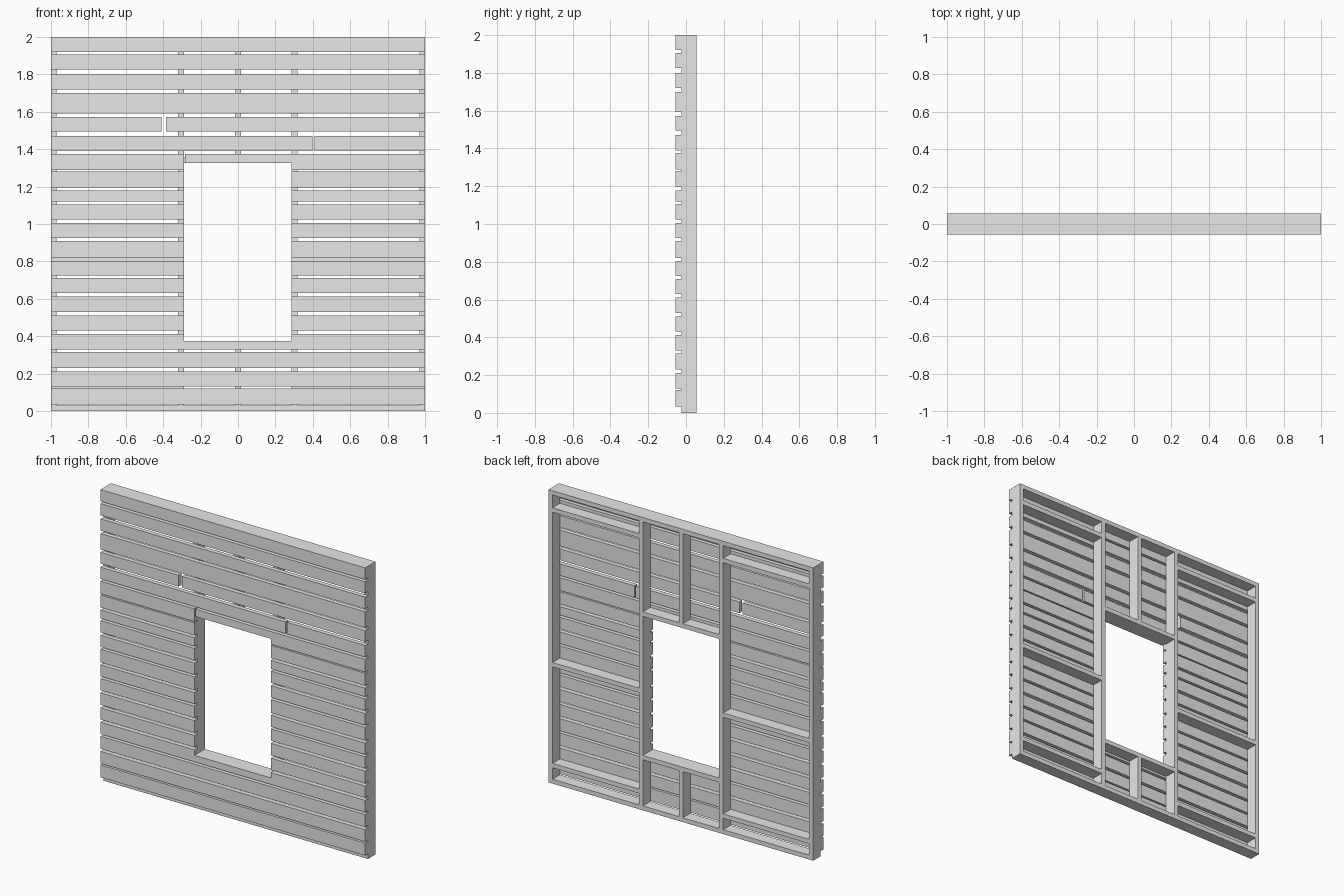
import bpy

cube = bpy.data.objects.get("Cube")
if cube:
    bpy.data.objects.remove(cube, do_unlink=True)

grey = bpy.data.materials.new("plain grey")
grey.use_nodes = True
grey.diffuse_color = (0.8, 0.8, 0.8, 1)
grey.node_tree.nodes["Principled BSDF"].inputs["Base Color"].default_value = (0.8, 0.8, 0.8, 1)

FRONT, MID, BACK = -0.056, -0.025, 0.056
WIN_L, WIN_R, WIN_B, WIN_T = -0.29, 0.287, 0.375, 1.325
T = 0.03  # timber thickness


def prism(name, outline, y0, y1):
    """Extrude an x-z outline (anticlockwise from the front) from y0 to y1."""
    n = len(outline)
    verts = [(x, y, z) for y in (y0, y1) for x, z in outline]
    faces = [list(range(n)), list(range(2 * n - 1, n - 1, -1))]
    faces += [[i, i + n, (i + 1) % n + n, (i + 1) % n] for i in range(n)]
    mesh = bpy.data.meshes.new(name)
    mesh.from_pydata(verts, [], faces)
    mesh.materials.append(grey)
    obj = bpy.data.objects.new(name, mesh)
    bpy.context.collection.objects.link(obj)
    return obj


def rect(x0, x1, z0, z1):
    return [(x0, z0), (x1, z0), (x1, z1), (x0, z1)]


def timber(name, x0, x1, z0, z1):
    prism(name, rect(x0, x1, z0, z1), MID, BACK)


def plank(name, x0, x1, z0, z1):
    prism(name, rect(x0, x1, z0, z1), FRONT, MID)


# Frame: plates and full-height studs
timber("bottom_plate", -1, 1, 0, T)
timber("top_plate", -1, 1, 2 - T, 2)
studs = {"right_end_stud": -1, "right_window_stud": WIN_L - T,
         "left_window_stud": WIN_R, "left_end_stud": 1 - T}
for name, x in studs.items():
    timber(name, x, x + T, T, 2 - T)

# Window header, sill and short centre studs
timber("window_header", WIN_L, WIN_R, WIN_T, WIN_T + T)
timber("window_sill", WIN_L, WIN_R, WIN_B - T, WIN_B)
timber("upper_centre_stud", -T / 2, T / 2, WIN_T + T, 2 - T)
timber("lower_centre_stud", -T / 2, T / 2, T, WIN_B - T)

# Blocking between the studs of both side bays
for level, z in (("lower", 0.108), ("middle", 0.797), ("upper", 1.853)):
    timber("right_" + level + "_blocking", T - 1, WIN_L - T, z, z + T)
    timber("left_" + level + "_blocking", WIN_R + T, 1 - T, z, z + T)

# Full-width planks below and above the window
full = [(0.035, 0.12), (0.13, 0.212), (0.23, 0.315),
        (1.592, 1.70), (1.72, 1.80), (1.825, 1.905), (1.92, 2.0)]
for i, (z0, z1) in enumerate(full):
    plank("full_plank_%d" % (i + 1), -1, 1, z0, z1)

# Planks interrupted by the window
split = [(0.43, 0.51), (0.53, 0.612), (0.63, 0.71), (0.725, 0.803),
         (0.82, 0.91), (0.925, 1.005), (1.025, 1.105), (1.12, 1.178), (1.195, 1.28)]
for i, (z0, z1) in enumerate(split):
    plank("right_plank_%d" % (i + 1), -1, WIN_L, z0, z1)
    plank("left_plank_%d" % (i + 1), WIN_R, 1, z0, z1)

# Jointed planks with a small gap
plank("right_jointed_plank_upper", -1, -0.41, 1.495, 1.572)
plank("left_jointed_plank_upper", -0.385, 1, 1.495, 1.572)
plank("right_jointed_plank_lower", -1, 0.398, 1.39, 1.47)
plank("left_jointed_plank_lower", 0.408, 1, 1.39, 1.47)

# Planks notched around the window corners
prism("sill_plank", [(-1, 0.33), (1, 0.33), (1, 0.412), (WIN_R, 0.412), (WIN_R, WIN_B),
                     (WIN_L, WIN_B), (WIN_L, 0.412), (-1, 0.412)], FRONT, MID)
plank("head_plank_right", -1, WIN_L, 1.288, 1.375)
prism("head_plank", [(-0.283, WIN_T), (WIN_R, WIN_T), (WIN_R, 1.288),
                     (1, 1.288), (1, 1.375), (-0.283, 1.375)], FRONT, MID)
